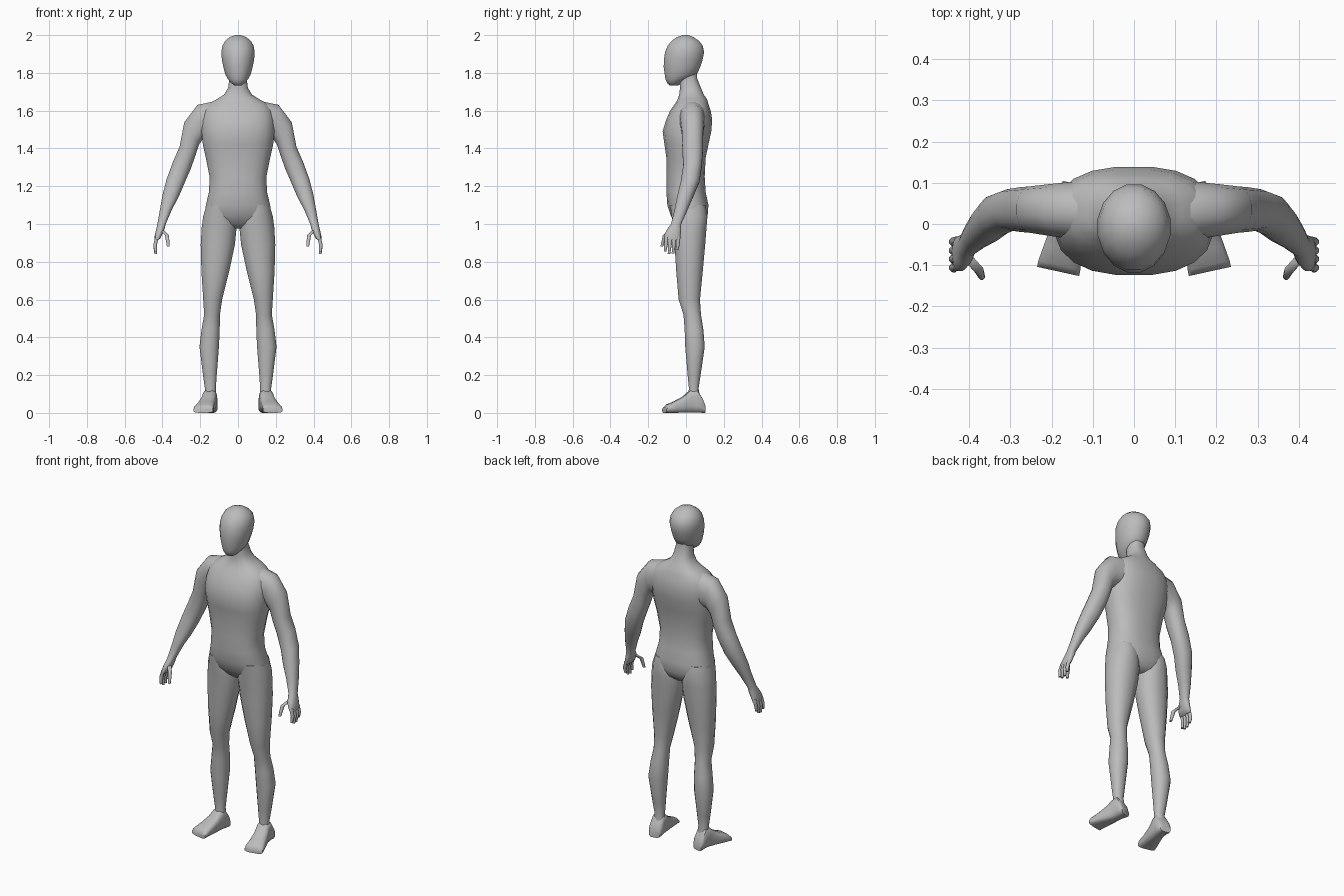
import bpy, bmesh, math
from mathutils import Vector as V

skin = bpy.data.materials.new("plain grey")
skin.diffuse_color = (0.5, 0.5, 0.5, 1)


def loft(name, rings, n=16, p=1.0, mirror=False, angle=60):
    """Skin a tube through rings given as (centre, u half-axis, v half-axis); p < 1 squares the ring."""
    bm = bmesh.new()
    loops = []
    for c, u, v in rings:
        loop = []
        for i in range(n):
            a = 2 * math.pi * (i + 0.5) / n
            k, s = math.cos(a), math.sin(a)
            k = math.copysign(abs(k) ** p, k)
            s = math.copysign(abs(s) ** p, s)
            loop.append(bm.verts.new(V(c) + V(u) * k + V(v) * s))
        loops.append(loop)
    for a, b in zip(loops, loops[1:]):
        for i in range(n):
            j = (i + 1) % n
            bm.faces.new((a[i], a[j], b[j], b[i]))
    bm.faces.new(loops[0])
    bm.faces.new(loops[-1])
    bmesh.ops.recalc_face_normals(bm, faces=bm.faces)
    me = bpy.data.meshes.new(name)
    bm.to_mesh(me)
    bm.free()
    ob = bpy.data.objects.new(name, me)
    bpy.context.collection.objects.link(ob)
    me.materials.append(skin)
    if mirror:
        ob.modifiers.new("mirror", 'MIRROR')
    bpy.ops.object.select_all(action='DESELECT')
    ob.select_set(True)
    bpy.context.view_layer.objects.active = ob
    bpy.ops.object.shade_smooth_by_angle(angle=math.radians(angle))
    return ob


def level(z, hw, y0, y1):
    """Horizontal ring centred on x = 0."""
    return (0, (y0 + y1) / 2, z), (hw, 0, 0), (0, (y1 - y0) / 2, 0)


def limb(xa, za, xb, zb, y0, y1):
    """Ring spanning an inner and an outer point, with a front and a back."""
    return (((xa + xb) / 2, (y0 + y1) / 2, (za + zb) / 2),
            ((xb - xa) / 2, 0, (zb - za) / 2), (0, (y1 - y0) / 2, 0))


# Torso and neck
loft("torso", [level(*r) for r in (
    (0.975, 0.05, -0.02, 0.07), (1.0, 0.13, -0.05, 0.10), (1.04, 0.178, -0.08, 0.115),
    (1.10, 0.172, -0.10, 0.12), (1.17, 0.155, -0.105, 0.105), (1.25, 0.152, -0.105, 0.10),
    (1.35, 0.172, -0.105, 0.105), (1.42, 0.188, -0.115, 0.12), (1.49, 0.195, -0.125, 0.135),
    (1.55, 0.195, -0.107, 0.14), (1.60, 0.185, -0.085, 0.132), (1.635, 0.16, -0.06, 0.12),
    (1.66, 0.115, -0.045, 0.112), (1.685, 0.075, -0.037, 0.095), (1.72, 0.053, -0.032, 0.08),
    (1.77, 0.046, -0.035, 0.06), (1.81, 0.045, -0.035, 0.06))], n=20, p=0.82)

# Head
loft("head", [level(*r) for r in (
    (1.733, 0.018, -0.085, -0.04), (1.745, 0.036, -0.10, -0.025), (1.765, 0.053, -0.11, 0.01),
    (1.79, 0.068, -0.114, 0.058), (1.83, 0.079, -0.12, 0.077), (1.87, 0.087, -0.119, 0.09),
    (1.91, 0.09, -0.113, 0.098), (1.945, 0.084, -0.098, 0.09), (1.97, 0.069, -0.077, 0.07),
    (1.99, 0.044, -0.048, 0.04), (2.0, 0.015, -0.018, 0.012))])

# Arms down to the palm
loft("arm", [limb(*r) for r in (
    (.14, 1.46, .13, 1.65, -.04, .105), (.185, 1.45, .215, 1.632, -.03, .098),
    (.205, 1.42, .285, 1.54, -.022, .092), (.225, 1.36, .31, 1.41, -.02, .09),
    (.25, 1.29, .345, 1.33, -.015, .085), (.285, 1.21, .378, 1.24, -.028, .072),
    (.315, 1.14, .40, 1.155, -.047, .04), (.35, 1.075, .415, 1.07, -.062, .008),
    (.382, 1.0, .427, 1.0, -.08, -.025), (.388, .975, .434, .97, -.10, -.025),
    (.40, .945, .441, .94, -.115, -.028), (.413, .92, .442, .915, -.115, -.03))],
    p=0.88, mirror=True)


def digit(name, pts, r):
    """Thin tapered tube through three points."""
    loft(name, [(q, (k * r, 0, 0), (0, k * r, 0)) for q, k in
                zip(pts, (1, 1, 0.7))], n=8, mirror=True)


# Fingers and thumb
for i, tip in enumerate((0.855, 0.842, 0.845, 0.862)):
    y = -0.103 + 0.021 * i
    digit("finger", [(.427, y, .935), (.439, y - .003, .89), (.436, y - .008, tip)], .0105)
digit("thumb", [(.40, -.085, .965), (.376, -.112, .94), (.369, -.128, .882)], .0115)

# Legs
loft("leg", [limb(a, z, b, z, y0, y1) for z, a, b, y0, y1 in (
    (1.10, .04, .168, -.085, .105), (1.04, .012, .186, -.078, .115), (.98, .006, .194, -.07, .11),
    (.89, .015, .199, -.062, .103), (.75, .045, .195, -.053, .09), (.60, .083, .185, -.04, .075),
    (.52, .095, .18, -.014, .08), (.44, .096, .194, -.008, .093), (.35, .10, .205, -.005, .10),
    (.20, .112, .186, .008, .078), (.13, .117, .176, .015, .067), (.08, .115, .178, .01, .075))],
    p=0.92, mirror=True)

# Feet, flat soled and turned outward
loft("foot", [((x, y, h / 2), (w, 0.22 * w, 0), (0, 0, h / 2)) for y, x, w, h in (
    (.098, .143, .030, .04), (.085, .144, .037, .075), (.055, .147, .037, .125),
    (.02, .152, .038, .12), (-.01, .160, .041, .09), (-.06, .172, .047, .062),
    (-.10, .181, .052, .045), (-.115, .184, .052, .028))], n=12, p=0.6, mirror=True, angle=45)
